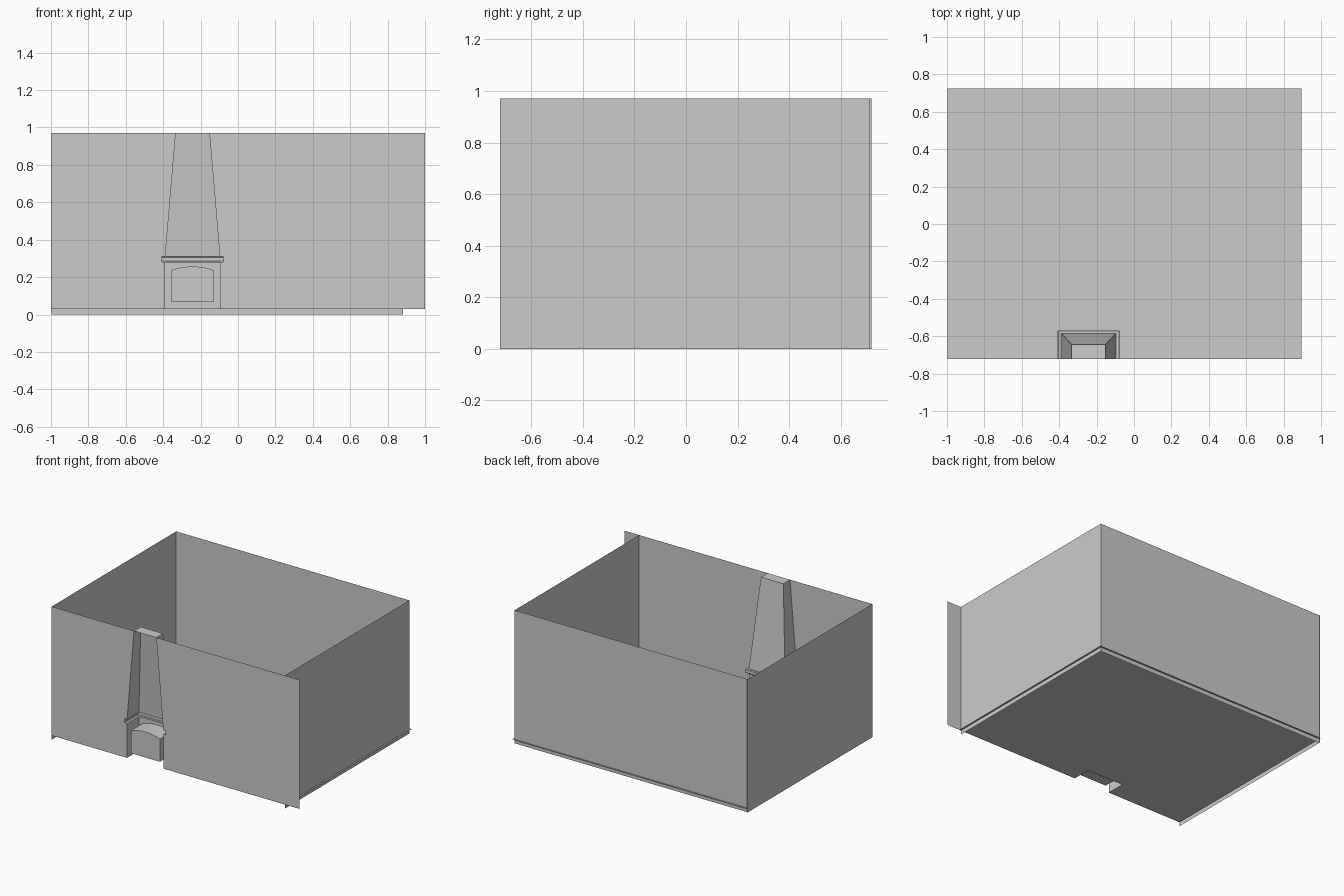
import bpy, bmesh, math

if "Cube" in bpy.data.objects:
    bpy.data.objects.remove(bpy.data.objects["Cube"])

FRONT, BACK, TOP, FLOOR = -0.722, 0.712, 0.97, 0.03
LEFT, RIGHT = -0.997, 0.883
CX = -0.243                      # fireplace centre line


def make(name, polys):
    """Object from a list of polygons, with shared points welded."""
    bm = bmesh.new()
    for poly in polys:
        bm.faces.new([bm.verts.new(p) for p in poly])
    bmesh.ops.remove_doubles(bm, verts=bm.verts, dist=1e-5)
    mesh = bpy.data.meshes.new(name)
    bm.to_mesh(mesh)
    bm.free()
    ob = bpy.data.objects.new(name, mesh)
    bpy.context.collection.objects.link(ob)
    return ob


# Fireplace silhouette: height, half width, depth into the room
W, D = 0.146, 0.137
body = [(FLOOR, W, D), (0.28, W, D)]
mantel = [(0.28, W, D), (0.28, 0.162, 0.149), (0.285, 0.166, 0.153),
          (0.305, 0.166, 0.153), (0.31, 0.162, 0.149), (0.31, W, D)]
chimney = [(0.31, W, D), (TOP, 0.09, 0.077)]


def u_shape(z, w, d):
    return [(CX - w, FRONT, z), (CX - w, FRONT + d, z),
            (CX + w, FRONT + d, z), (CX + w, FRONT, z)]


def loft(sections, sides=(0, 1, 2)):
    polys = []
    for a, b in zip(sections, sections[1:]):
        p, q = u_shape(*a), u_shape(*b)
        if a[0] == b[0]:         # flat ledge
            polys += [[p[i], p[i + 1], q[i + 1], q[i]] for i in sides]
        else:
            polys += [[p[i + 1], p[i], q[i], q[i + 1]] for i in sides]
    return polys


# Room walls: single sheets reaching just below the floor
make("left_wall", [[(LEFT, FRONT, 0), (LEFT, 0.72, 0), (LEFT, 0.72, TOP), (LEFT, FRONT, TOP)]])
make("right_wall", [[(RIGHT, BACK, 0), (RIGHT, FRONT, 0), (RIGHT, FRONT, TOP), (RIGHT, BACK, TOP)]])
make("back_wall", [[(LEFT, BACK, 0), (RIGHT, BACK, 0), (RIGHT, BACK, TOP), (LEFT, BACK, TOP)]])

# Front wall, split by the fireplace outline
outline = body + mantel[1:] + chimney[1:]
wall = []
for s, end in ((-1, -1.0), (1, 1.0)):
    edge = [(CX + s * w, FRONT, z) for z, w, d in outline]
    wall.append(edge + [(end, FRONT, TOP), (end, FRONT, FLOOR)])
make("front_wall", wall)

# Floor with a notch for the fireplace
x1, y1 = 0.895, 0.724
make("floor", [[(LEFT, FRONT, FLOOR)] + u_shape(*body[0]) +
               [(x1, FRONT, FLOOR), (x1, y1, FLOOR), (LEFT, y1, FLOOR)]])

# Arched opening of the firebox
HW, SILL, SPRING, CROWN = 0.116, 0.07, 0.236, 0.257
N = 5
rise = CROWN - SPRING
R = (HW * HW + rise * rise) / (2 * rise)
half = math.asin(HW / R)
arch = [(R * math.sin(half * i / N), CROWN - R + R * math.cos(half * i / N)) for i in range(N + 1)]

# Fireplace body: two sides plus a front panel around the opening
polys = loft(body, (0, 2))
yf = FRONT + D
for s in (-1, 1):
    c = [(0, FLOOR), (W, FLOOR), (W, 0.28), (0, 0.28)] + arch + [(HW, SILL), (0, SILL)]
    polys.append([(CX + s * x, yf, z) for x, z in c])
make("fireplace_body", polys)

# Firebox recess
ring = [(-x, z) for x, z in reversed(arch[1:])] + arch + [(HW, SILL), (-HW, SILL)]
near = [(CX + x, yf, z) for x, z in ring]
far = [(CX + x, FRONT + 0.004, z) for x, z in ring]
n = len(ring)
make("firebox", [[near[i], near[(i + 1) % n], far[(i + 1) % n], far[i]] for i in range(n)] + [far])

# Mantel shelf and tapered chimney breast with its cap
make("mantel", loft(mantel))
make("chimney", loft(chimney) + [u_shape(*chimney[1])[::-1]])
